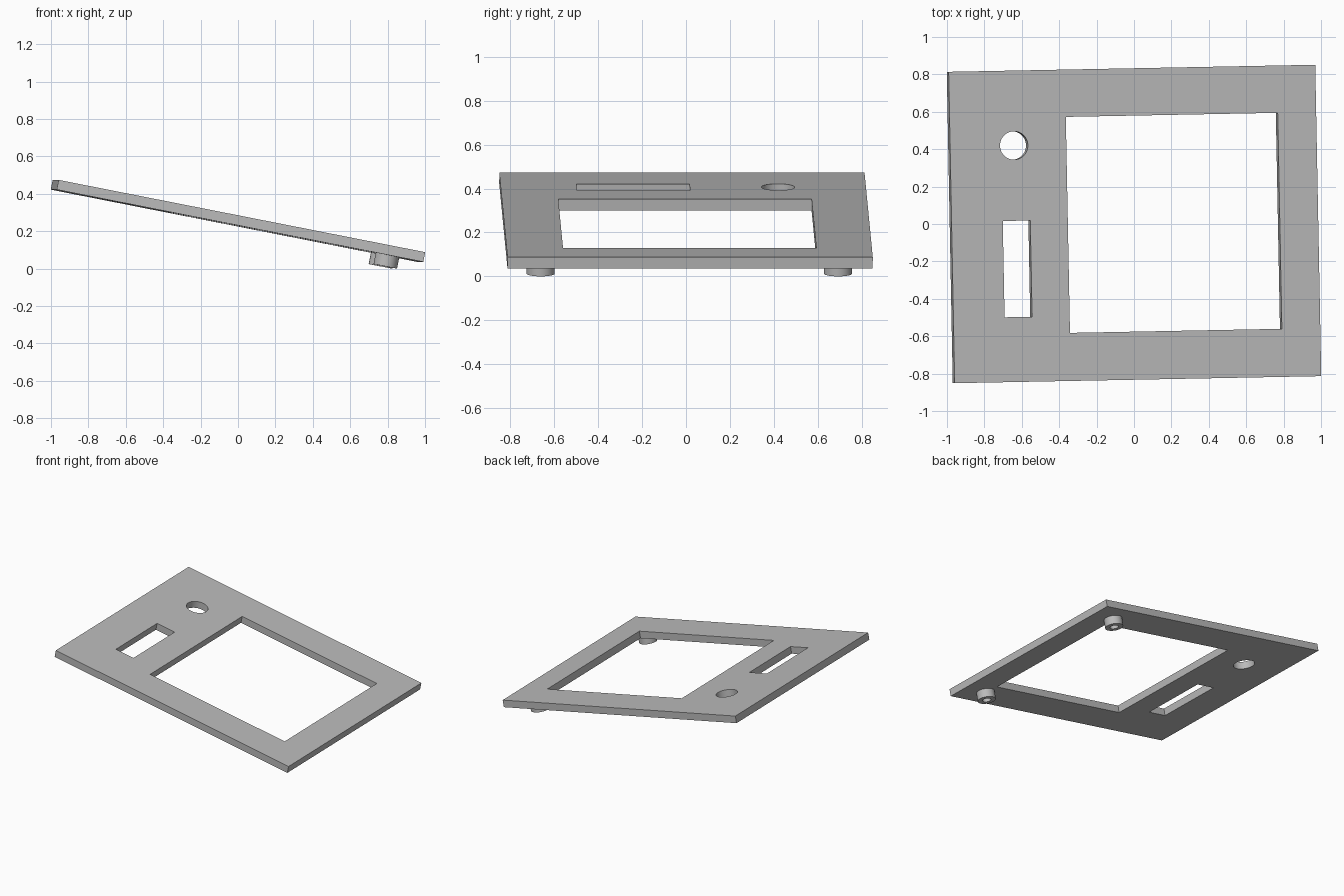
import bpy, bmesh
from math import radians, cos, sin, pi
from mathutils import Matrix

if "Cube" in bpy.data.objects:
    bpy.data.objects.remove(bpy.data.objects["Cube"], do_unlink=True)

LENGTH, WIDTH, THICK = 1.998, 1.665, 0.053
FOOT_H, FOOT_R, BORE_R = 0.062, 0.064, 0.03

# The whole panel slopes down to +x and is turned slightly
FRAME = (Matrix.Translation((0, 0, 0.255)) @ Matrix.Rotation(radians(1.1), 4, "Z")
         @ Matrix.Rotation(radians(11.15), 4, "Y"))

grey = bpy.data.materials.new("plain grey")
grey.use_nodes = True
colour = (0.5, 0.5, 0.5, 1)
grey.diffuse_color = colour
grey.node_tree.nodes["Principled BSDF"].inputs["Base Color"].default_value = colour


def rect(cx, cy, w, h):
    return [(cx + sx * w / 2, cy + sy * h / 2)
            for sx, sy in ((-1, -1), (1, -1), (1, 1), (-1, 1))]


def circle(cx, cy, r, n=48):
    return [(cx + r * cos(2 * pi * i / n), cy + r * sin(2 * pi * i / n)) for i in range(n)]


def extruded(name, loops, z, height):
    """Fill the first loop, leave the others as holes, and extrude."""
    curve = bpy.data.curves.new(name + " profile", "CURVE")
    curve.dimensions = "2D"
    curve.fill_mode = "BOTH"
    curve.extrude = height / 2
    for loop in loops:
        spline = curve.splines.new("POLY")
        spline.points.add(len(loop) - 1)
        for point, (x, y) in zip(spline.points, loop):
            point.co = (x, y, 0, 1)
        spline.use_cyclic_u = True
    source = bpy.data.objects.new(name + " profile", curve)
    bpy.context.collection.objects.link(source)
    graph = bpy.context.evaluated_depsgraph_get()
    mesh = bpy.data.meshes.new_from_object(source.evaluated_get(graph))
    bpy.data.objects.remove(source, do_unlink=True)
    bpy.data.curves.remove(curve)

    # Weld the caps to the walls
    bm = bmesh.new()
    bm.from_mesh(mesh)
    bmesh.ops.remove_doubles(bm, verts=bm.verts, dist=0.0001)
    bmesh.ops.recalc_face_normals(bm, faces=bm.faces)
    bm.to_mesh(mesh)
    bm.free()
    mesh.materials.clear()
    mesh.materials.append(grey)
    obj = bpy.data.objects.new(name, mesh)
    bpy.context.collection.objects.link(obj)
    obj.matrix_world = FRAME @ Matrix.Translation((0, 0, z))
    bpy.ops.object.select_all(action="DESELECT")
    obj.select_set(True)
    bpy.context.view_layer.objects.active = obj
    bpy.ops.object.shade_smooth_by_angle(angle=radians(30))
    return obj


# Panel with a square window, a slot and a round hole
extruded("panel", [
    rect(0, 0, LENGTH, WIDTH),
    rect(0.212, 0.002, 1.155, 1.155),
    rect(-0.645, -0.228, 0.15, 0.515),
    circle(-0.651, 0.432, 0.076),
], 0, THICK)

# Two hollow feet under the low edge
for side, y in (("front", -0.678), ("back", 0.678)):
    extruded(side + "_foot", [circle(0.807, y, FOOT_R), circle(0.807, y, BORE_R)],
             -(THICK + FOOT_H) / 2, FOOT_H)
